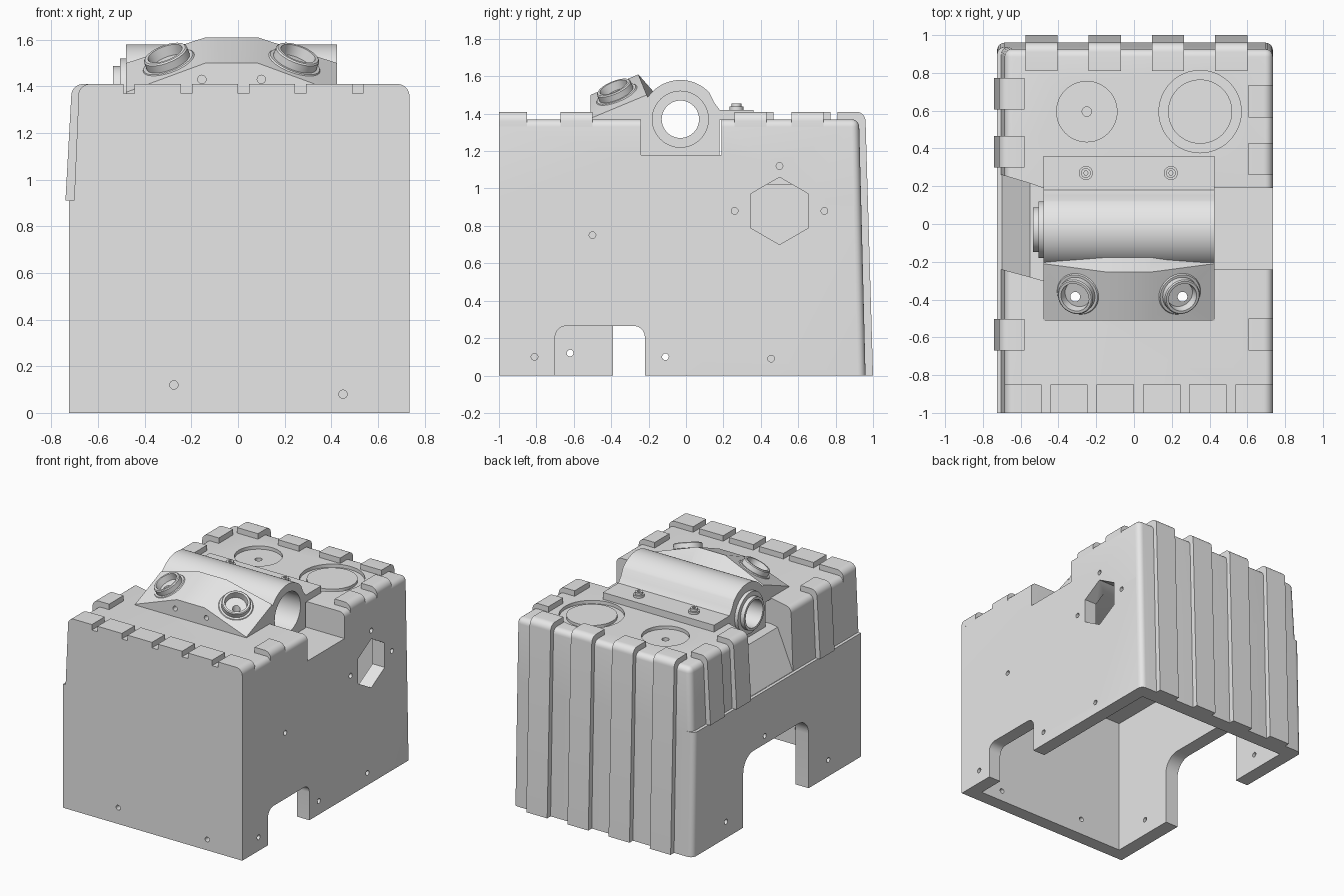
import bpy, bmesh
from math import sin, cos, pi, radians
from mathutils import Vector

if "Cube" in bpy.data.objects:
    bpy.data.objects.remove(bpy.data.objects["Cube"])

grey = bpy.data.materials.new("light_grey")
grey.use_nodes = True
grey.diffuse_color = (0.8, 0.8, 0.8, 1)
grey.node_tree.nodes["Principled BSDF"].inputs["Base Color"].default_value = (0.8, 0.8, 0.8, 1)
parts = []


def loft(name, sections):
    """Closed solid through equal-length loops of points."""
    bm = bmesh.new()
    rings = [[bm.verts.new(p) for p in s] for s in sections]
    n = len(rings[0])
    for a, b in zip(rings, rings[1:]):
        for i in range(n):
            bm.faces.new((a[i], a[(i + 1) % n], b[(i + 1) % n], b[i]))
    bm.faces.new(rings[0])
    bm.faces.new(rings[-1])
    bmesh.ops.recalc_face_normals(bm, faces=bm.faces)
    mesh = bpy.data.meshes.new(name)
    bm.to_mesh(mesh)
    bm.free()
    mesh.materials.append(grey)
    ob = bpy.data.objects.new(name, mesh)
    bpy.context.collection.objects.link(ob)
    parts.append(ob)
    return ob


def at(axis, p, d):
    return {"x": (d, p[0], p[1]), "y": (p[0], d, p[1]), "z": (p[0], p[1], d)}[axis]


def prism(name, pts, axis, a, b):
    return loft(name, [[at(axis, p, d) for p in pts] for d in (a, b)])


def arc(cx, cz, r, a0, a1, n=8):
    return [(cx + r * cos(radians(a0 + (a1 - a0) * i / n)),
             cz + r * sin(radians(a0 + (a1 - a0) * i / n))) for i in range(n + 1)]


def rod(name, c, r, axis, a, b, n=32):
    return prism(name, arc(c[0], c[1], r, 0, 360 - 360 / n, n - 1), axis, a, b)


def modify(ob, kind, **settings):
    mod = ob.modifiers.new(kind, kind)
    for key, value in settings.items():
        setattr(mod, key, value)
    deps = bpy.context.evaluated_depsgraph_get()
    ob.data = bpy.data.meshes.new_from_object(ob.evaluated_get(deps))
    ob.modifiers.clear()


def boolean(ob, tools, operation="DIFFERENCE"):
    for tool in tools:
        modify(ob, "BOOLEAN", object=tool, operation=operation, solver="EXACT")
        parts.remove(tool)
        bpy.data.objects.remove(tool)


def round_edges(ob, rule, width):
    bm = bmesh.new()
    bm.from_mesh(ob.data)
    edges = [e for e in bm.edges if rule((e.verts[0].co + e.verts[1].co) / 2)]
    bmesh.ops.bevel(bm, geom=edges, offset=width, segments=5, profile=0.5, affect="EDGES")
    bm.to_mesh(ob.data)
    bm.free()


def block(name, low, high, z0, z1):
    rect = lambda r, z: [(r[0], r[2], z), (r[1], r[2], z), (r[1], r[3], z), (r[0], r[3], z)]
    return loft(name, [rect(low, z0), rect(high, z1)])


# Shell: tapered lower box with a slightly narrower rounded upper box
body = block("body_shell", (-.725, .735, -1, .96), (-.725, .735, -1, .937), 0, .91)
round_edges(body, lambda m: m.y > .94 and abs(m.x) > .7, .04)
upper = block("upper", (-.703, .735, -1, .937), (-.683, .735, -1, .925), .91, 1.37)
round_edges(upper, lambda m: (m.z > 1.36 and m.y > -.9) or (m.y > .92 and abs(m.x) > .6 and m.z < 1.3), .04)
upper.location.z = -.0005
boolean(body, [upper], "UNION")

# Hollow inside and the cross channel with its sloping left end
cavity = block("cavity", (-.62, .635, -.9, .85), (-.62, .635, -.9, .83), -.1, 1.02)
stations = [(-.9, -.24, .26, .912), (-.70, -.24, .26, .912), (-.55, -.28, .215, 1.18),
            (-.48, -.30, .19, 1.18), (.40, -.24, .19, 1.18), (.9, -.24, .19, 1.18)]
channel = loft("channel", [[(x, a, z), (x, b, z), (x, b, 1.6), (x, a, 1.6)] for x, a, b, z in stations])
boolean(body, [cavity, channel])


# Arched leg openings, hexagonal window and drilled holes
def arch(a, b, top, r):
    return [(a, -.1)] + arc(a + r, top - r, r, 180, 90) + arc(b - r, top - r, r, 90, 0) + [(b, -.1)]


cuts = [prism("right_arch", arch(-.70, -.22, .265, .06), "x", .5, .9),
        prism("left_arch", arch(-.39, .37, .52, .12), "x", -.9, -.5),
        prism("hex_window", arc(.5, .88, .18, 30, 330, 5), "x", .5, .9)]
for c in [(-.81, .10), (-.11, .10), (.455, .09), (-.5, .75), (.5, 1.12), (.26, .88), (.74, .88)]:
    cuts.append(rod("hole", c, .018, "x", .5, .9, 16))
for c in [(-.62, .12), (.57, .12), (.12, .58)]:
    cuts.append(rod("hole", c, .018, "x", -.9, -.5, 16))
for c in [(-.275, .12), (.45, .08)]:
    cuts.append(rod("hole", c, .018, "y", -1.1, -.8, 16))

# Round recesses on the rear deck
cuts += [rod("small_recess", (-.25, .595), .16, "z", 1.345, 1.5, 48),
         rod("small_recess_hole", (-.25, .595), .025, "z", 1.25, 1.5, 16),
         rod("large_recess", (.35, .595), .218, "z", 1.345, 1.5, 48)]
boolean(body, cuts)
rod("recess_disc", (.35, .595), .17, "z", 1.33, 1.365, 48)


# Straps that fold over the top edge
def strap(inner, top, bottom, z0, s=1, r=.05):
    pts = [(inner, 1.33), (inner, 1.41)] + arc(top - r, 1.41 - r, r, 90, 0) + \
          [(bottom, z0), (bottom - .06, z0), (top - .08, 1.33)]
    return [(s * u, z) for u, z in pts]


for x in (-.575, -.24, .095, .43):
    prism("back_strap", strap(.81, .96, 1.0, 0), "x", x, x + .17)
for y in (-.67, .30, .605):
    prism("left_strap", strap(.58, .715, .74, .91, -1), "y", y, y + .167)
right_pad = [(.605, 1.34), (.605, 1.41)] + arc(.685, 1.36, .05, 90, 0) + [(.735, 1.32), (.70, 1.32)]
for y in (-.67, .26, .565):
    prism("right_pad", right_pad, "y", y, y + .17)

# Row of pads along the front edge, with rounded outer ends
ends = [-.685, -.49, -.245, 0, .245, .49, .735]
for i, (a, b) in enumerate(zip(ends, ends[1:])):
    a += .047 * (i > 0)
    pts = [(a, 1.33), (a, 1.41), (b, 1.41), (b, 1.33)]
    if i == 0:
        pts[1:2] = arc(a + .05, 1.36, .05, 180, 90)
    if i == 5:
        pts[2:3] = arc(b - .05, 1.36, .05, 90, 0)
    prism("front_pad", pts, "y", -1, -.85)

# Cross tube housing with rear flange
AXIS = (-.03, 1.37)
outline = arc(*AXIS, .21, 180, 42, 32) + [(.15, 1.46), (.18, 1.42), (.36, 1.42), (.36, 1.365),
                                           (.18, 1.365), (.18, 1.17), (-.24, 1.17)]
housing = prism("tube_housing", outline, "x", -.48, .425)

# Faceted bracket at the front, sloping up to the housing
facets = [(-.48, 1.375, -.21, 1.50), (-.14, 1.50, -.255, 1.61), (.085, 1.50, -.255, 1.61), (.425, 1.375, -.21, 1.50)]
bracket = loft("front_bracket", [[(x, -.51, 1.36), (x, -.51, zf), (x, yb, zb), (x, -.15, zb - .12), (x, -.15, 1.36)]
                                 for x, zf, yb, zb in facets])
boolean(bracket, [rod("hole", (x, 1.43), .018, "y", -.6, -.45, 16) for x in (-.155, .10)])

# Stepped collar on the left end, then the bore
collar = [rod("collar_wide", AXIS, .15, "x", -.505, -.47, 48), rod("collar_narrow", AXIS, .118, "x", -.535, -.47, 48)]
boolean(housing, collar, "UNION")
boolean(housing, [rod("bore", AXIS, .10, "x", -.7, .7, 48), rod("wide_bore", AXIS, .15, "x", -.40, .7, 48)])
boolean(bracket, [rod("clearance", AXIS, .18, "x", -.7, .7, 48)])

# Flange bolts
for x in (-.255, .195):
    rod("bolt_washer", (x, .27), .037, "z", 1.41, 1.437, 20)
    bolt = rod("bolt_head", (x, .27), .026, "z", 1.43, 1.455, 20)
    boolean(bolt, [rod("socket", (x, .27), .012, "z", 1.44, 1.5, 6)])

# Tilted stepped rings on the bracket
RING = [(.025, -.06), (.12, -.06), (.12, .035), (.112, .045), (.098, .045), (.098, .08),
        (.092, .086), (.078, .086), (.07, .03), (.025, .03)]
for s, name in ((-1, "right_ring"), (1, "left_ring")):
    axis = Vector((s * .33, -.375, .866))
    turn = axis.to_track_quat("Z", "Y")
    base = Vector((-.0275 + s * .257, -.356, 1.467))
    n = 40
    bm = bmesh.new()
    rings = [[bm.verts.new(base + turn @ Vector((r * cos(2 * pi * i / n), r * sin(2 * pi * i / n), h)))
              for i in range(n)] for r, h in RING]
    for a, b in zip(rings, rings[1:] + rings[:1]):
        for i in range(n):
            bm.faces.new((a[i], a[(i + 1) % n], b[(i + 1) % n], b[i]))
    bmesh.ops.recalc_face_normals(bm, faces=bm.faces)
    mesh = bpy.data.meshes.new(name)
    bm.to_mesh(mesh)
    bm.free()
    mesh.materials.append(grey)
    ring = bpy.data.objects.new(name, mesh)
    bpy.context.collection.objects.link(ring)
    parts.append(ring)
    spot = (-.0275 + s * .284, -.385)
    for ob in (ring, bracket, body):
        boolean(ob, [rod("sight_hole", spot, .026, "z", .9, 1.7, 20)])

# Smooth curved faces, keep the creases
bpy.ops.object.select_all(action="DESELECT")
for ob in parts:
    ob.select_set(True)
bpy.context.view_layer.objects.active = body
bpy.ops.object.shade_smooth_by_angle(angle=radians(30))
